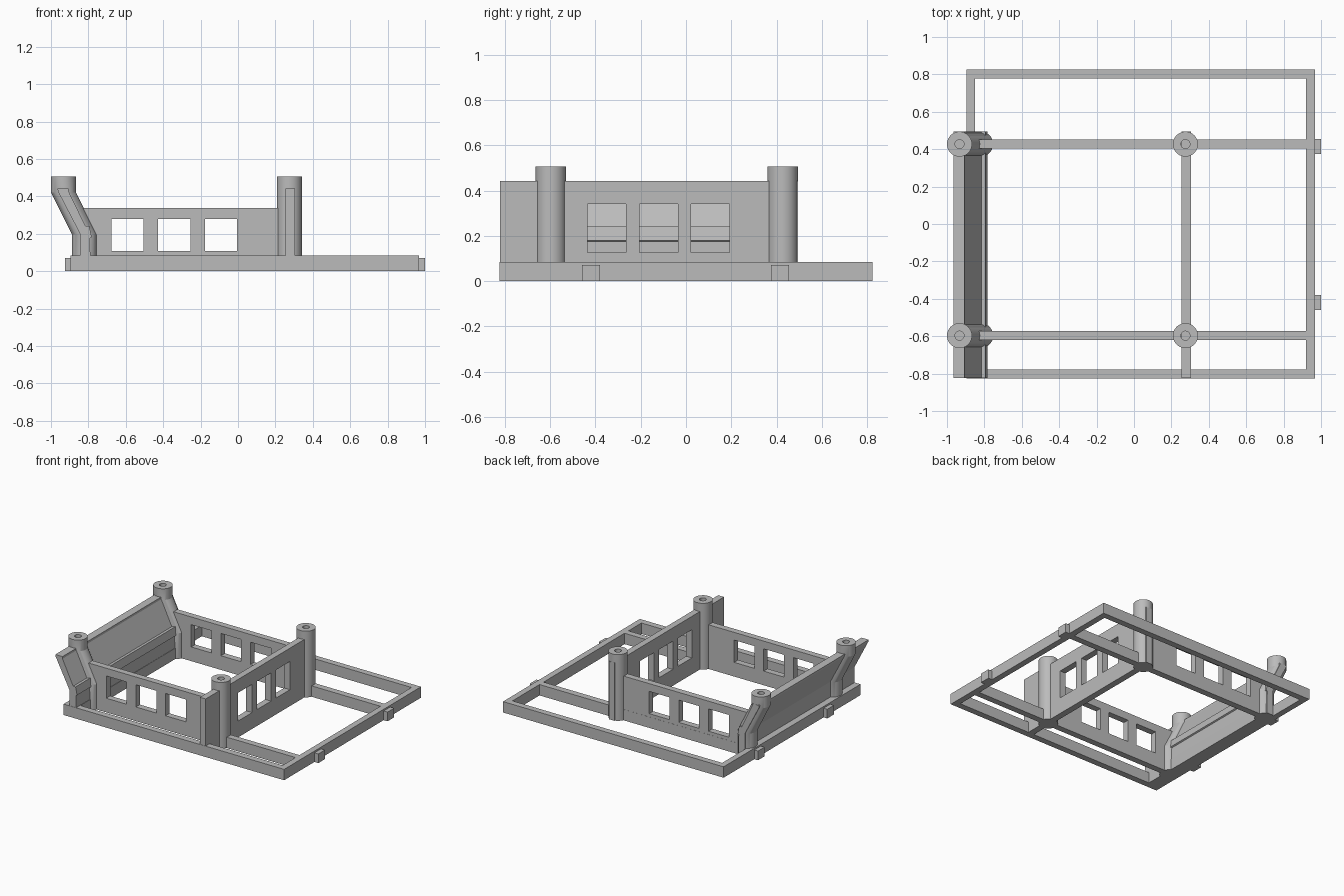
import bpy, bmesh, math

if "Cube" in bpy.data.objects:
    bpy.data.objects.remove(bpy.data.objects["Cube"])

grey = bpy.data.materials.new("plain_grey")
grey.diffuse_color = (0.5, 0.5, 0.5, 1)
grey.use_nodes = True
grey.node_tree.nodes["Principled BSDF"].inputs["Base Color"].default_value = grey.diffuse_color


def finish(name, bm):
    bmesh.ops.recalc_face_normals(bm, faces=bm.faces[:])
    mesh = bpy.data.meshes.new(name)
    bm.to_mesh(mesh)
    bm.free()
    mesh.materials.append(grey)
    ob = bpy.data.objects.new(name, mesh)
    bpy.context.collection.objects.link(ob)
    return ob


def activate(ob):
    bpy.ops.object.select_all(action='DESELECT')
    ob.select_set(True)
    bpy.context.view_layer.objects.active = ob


def boxes(name, spans):
    """One mesh of boxes, each given as (x0, x1, y0, y1, z0, z1)."""
    bm = bmesh.new()
    for x0, x1, y0, y1, z0, z1 in spans:
        vs = bmesh.ops.create_cube(bm, size=1)["verts"]
        for v in vs:
            v.co.x = x1 if v.co.x > 0 else x0
            v.co.y = y1 if v.co.y > 0 else y0
            v.co.z = z1 if v.co.z > 0 else z0
    return finish(name, bm)


def cut(ob, spans):
    """Cut box openings out of a part."""
    cutter = boxes("opening_cutter", spans)
    cutter.hide_render = True
    mod = ob.modifiers.new("openings", 'BOOLEAN')
    mod.operation, mod.solver, mod.object = 'DIFFERENCE', 'EXACT', cutter
    activate(ob)
    bpy.ops.object.modifier_apply(modifier=mod.name)
    bpy.data.objects.remove(cutter)


def tube(name, y, rings, sides=40):
    """Loft horizontal circles (x, z, radius) into a capped post."""
    bm = bmesh.new()
    loops = []
    for x, z, r in rings:
        loops.append([bm.verts.new((x + r * math.cos(2 * math.pi * i / sides),
                                    y + r * math.sin(2 * math.pi * i / sides), z))
                      for i in range(sides)])
    for a, b in zip(loops, loops[1:]):
        for i in range(sides):
            j = (i + 1) % sides
            bm.faces.new((a[i], a[j], b[j], b[i]))
    bm.faces.new(loops[0])
    bm.faces.new(loops[-1])
    activate(finish(name, bm))
    bpy.ops.object.shade_smooth_by_angle(angle=math.radians(20))


BASE = 0.083
POST_Y = {"back": 0.427, "front": -0.597}

# Base frame with five openings
base = boxes("base_frame", [(-0.895, 0.967, -0.825, 0.825, 0, BASE)])
cells = [(-0.85, 0.92, 0.452, 0.778)]
for y0, y1 in ((-0.573, 0.403), (-0.777, -0.621)):
    cells += [(-0.787, 0.255, y0, y1), (0.304, 0.92, y0, y1)]
cut(base, [c + (-0.1, 0.2) for c in cells])

# Small connector tabs on both sides
for side, x0, x1 in (("left", -0.926, -0.89), ("right", 0.96, 1.0)):
    boxes(side + "_tabs", [(x0, x1, y - 0.04, y + 0.04, 0, 0.07)
                           for y in (-0.42, 0.415)])

# Long walls with three windows each
for end, y in POST_Y.items():
    wall = boxes(end + "_wall", [(-0.83, 0.28, y - 0.024, y + 0.024, BASE - 0.01, 0.337)])
    cut(wall, [(x, x + 0.172, y - 0.1, y + 0.1, 0.108, 0.278)
               for x in (-0.677, -0.427, -0.177)])

# Taller cross wall with three windows
cross = boxes("cross_wall", [(0.255, 0.304, -0.823, 0.495, 0, 0.442)])
cut(cross, [(0.1, 0.5, y, y + 0.17, 0.125, 0.34) for y in (-0.435, -0.206, 0.022)])

# Leaning wall with an inner ledge
profile = [(-0.845, 0), (-0.787, 0), (-0.792, 0.175), (-0.782, 0.18),
           (-0.795, 0.24), (-0.815, 0.24), (-0.905, 0.425), (-0.905, 0.442),
           (-0.965, 0.442), (-0.962, 0.425), (-0.845, 0.2)]
bm = bmesh.new()
face = bm.faces.new([bm.verts.new((x, -0.823, z)) for x, z in profile])
out = bmesh.ops.extrude_face_region(bm, geom=[face])["geom"]
bmesh.ops.translate(bm, vec=(0, 1.318, 0),
                    verts=[g for g in out if isinstance(g, bmesh.types.BMVert)])
finish("leaning_wall", bm)

# Straight and bent posts with blind holes in the top
R, HOLE, TOP = 0.067, 0.024, 0.505
for end, y in POST_Y.items():
    tube(end + "_straight_post", y,
         [(0.275, 0, R), (0.275, TOP, R), (0.275, TOP, HOLE), (0.275, TOP - 0.1, HOLE)])
    tube(end + "_bent_post", y,
         [(-0.82, 0, R), (-0.82, 0.195, R), (-0.933, 0.42, R), (-0.933, TOP, R),
          (-0.933, TOP, HOLE), (-0.933, TOP - 0.08, HOLE)])
